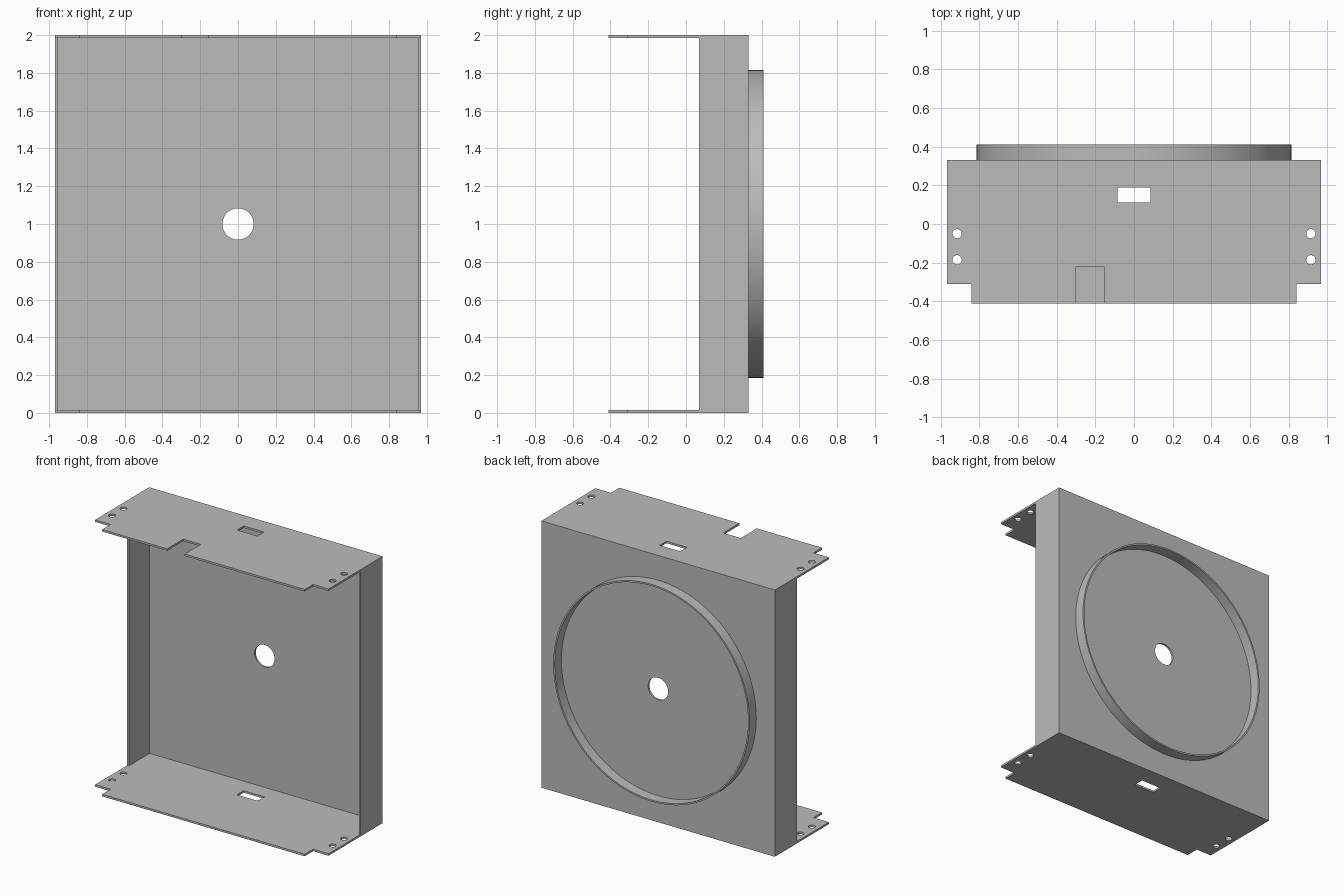
import bpy, bmesh
from math import cos, sin, pi, radians

cube = bpy.data.objects.get("Cube")
if cube:
    bpy.data.objects.remove(cube, do_unlink=True)

W, T = 0.968, 0.015            # half width, sheet thickness
BACK, WALL_FRONT, LIP = 0.33, 0.07, -0.41

grey = bpy.data.materials.new("sheet grey")
grey.use_nodes = True
colour = (0.5, 0.5, 0.5, 1)
grey.diffuse_color = colour
grey.node_tree.nodes["Principled BSDF"].inputs["Base Color"].default_value = colour


def rect(x0, y0, x1, y1):
    return [(x0, y0), (x1, y0), (x1, y1), (x0, y1)]


def circle(cx, cy, r, n):
    return [(cx + r * cos(2 * pi * i / n), cy + r * sin(2 * pi * i / n)) for i in range(n)]


def sheet(name, outlines, depth, location, upright=False):
    """Extrude an outline with holes into a solid sheet, centred on its thickness."""
    curve = bpy.data.curves.new(name + " profile", 'CURVE')
    curve.dimensions, curve.fill_mode, curve.extrude = '2D', 'BOTH', depth / 2
    for pts in outlines:
        s = curve.splines.new('POLY')
        s.points.add(len(pts) - 1)
        for p, (x, y) in zip(s.points, pts):
            p.co = (x, y, 0, 1)
        s.use_cyclic_u = True
    temp = bpy.data.objects.new(name + " profile", curve)
    bpy.context.collection.objects.link(temp)
    mesh = bpy.data.meshes.new_from_object(temp.evaluated_get(bpy.context.evaluated_depsgraph_get()))
    bpy.data.objects.remove(temp, do_unlink=True)
    bpy.data.curves.remove(curve)
    bm = bmesh.new()
    bm.from_mesh(mesh)
    bmesh.ops.remove_doubles(bm, verts=bm.verts, dist=1e-5)
    bmesh.ops.recalc_face_normals(bm, faces=bm.faces)
    bm.to_mesh(mesh)
    bm.free()
    mesh.materials.clear()
    mesh.materials.append(grey)
    obj = bpy.data.objects.new(name, mesh)
    obj.location = location
    if upright:
        obj.rotation_euler.x = radians(90)
    bpy.context.collection.objects.link(obj)
    bpy.ops.object.select_all(action='DESELECT')
    obj.select_set(True)
    bpy.context.view_layer.objects.active = obj
    bpy.ops.object.shade_smooth_by_angle(angle=radians(30))
    return obj


# Top and bottom flanges: stepped front corners, slot and screw holes
holes = [rect(-0.085, 0.11, 0.085, 0.19)]
holes += [circle(x, y, 0.024, 24) for x in (-0.915, 0.915) for y in (-0.05, -0.185)]
left_end = [(W, BACK), (-W, BACK), (-W, -0.31), (-0.84, -0.31), (-0.84, LIP)]
right_end = [(0.84, LIP), (0.84, -0.31), (W, -0.31)]
notch = [(-0.30, LIP), (-0.30, -0.22), (-0.155, -0.22), (-0.155, LIP)]
sheet("bottom_flange", [left_end + right_end] + holes, T, (0, 0, T / 2))
sheet("top_flange", [left_end + notch + right_end] + holes, T, (0, 0, 2 - T / 2))

# Back panel with its centre hole
sheet("back_panel", [rect(-W, T - 1, W, 1 - T), circle(0, 0, 0.083, 48)],
      T, (0, BACK - T / 2, 1), upright=True)

# Side walls
for side, name in ((-1, "right_wall"), (1, "left_wall")):
    x = side * (W - T / 2)
    sheet(name, [rect(x - T / 2, WALL_FRONT, x + T / 2, BACK - T)], 2 - 2 * T, (0, 0, 1))

# Thin round collar on the back
sheet("back_collar", [circle(0, 0, 0.814, 128), circle(0, 0, 0.802, 128)],
      0.08, (0, BACK + 0.04, 1), upright=True)
